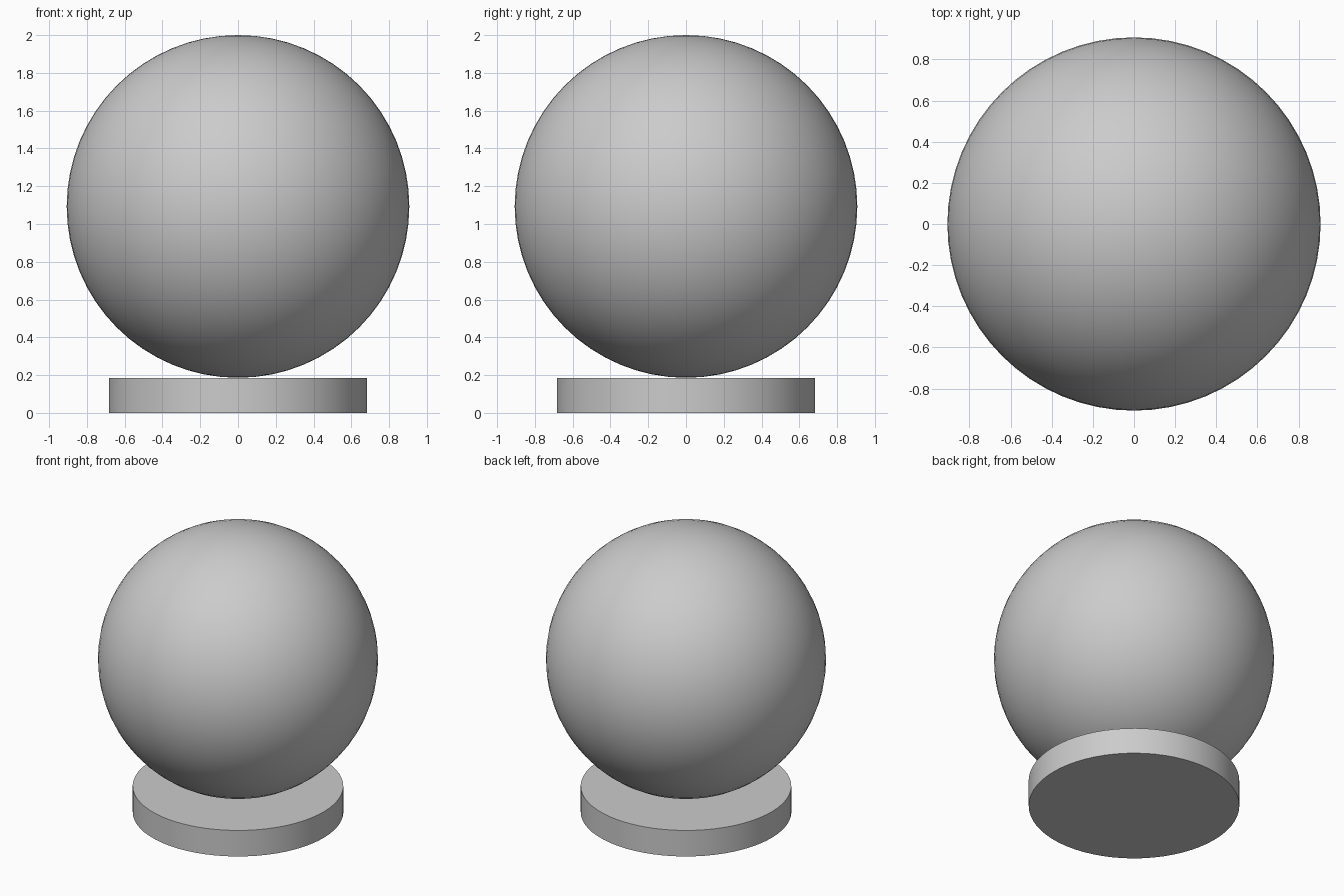
import bpy
import math

# Remove the default cube
cube = bpy.data.objects.get("Cube")
if cube:
    bpy.data.objects.remove(cube, do_unlink=True)

BALL_RADIUS = 0.907
BASE_RADIUS = 0.682
BASE_HEIGHT = 2 - 2 * BALL_RADIUS

# Single plain grey
grey = bpy.data.materials.new("plain grey")
grey.use_nodes = True
colour = (0.6, 0.6, 0.6, 1)
grey.diffuse_color = colour
grey.node_tree.nodes["Principled BSDF"].inputs["Base Color"].default_value = colour


def finish(name):
    """Name, colour and smooth the part just added, keeping sharp edges."""
    part = bpy.context.object
    part.name = part.data.name = name
    part.data.materials.append(grey)
    bpy.ops.object.shade_smooth_by_angle(angle=math.radians(30))


# Disc base
bpy.ops.mesh.primitive_cylinder_add(
    vertices=64, radius=BASE_RADIUS, depth=BASE_HEIGHT,
    location=(0, 0, BASE_HEIGHT / 2))
finish("base_disc")

# Ball resting on the base
bpy.ops.mesh.primitive_uv_sphere_add(
    segments=64, ring_count=32, radius=BALL_RADIUS,
    location=(0, 0, BASE_HEIGHT + BALL_RADIUS))
finish("ball")
